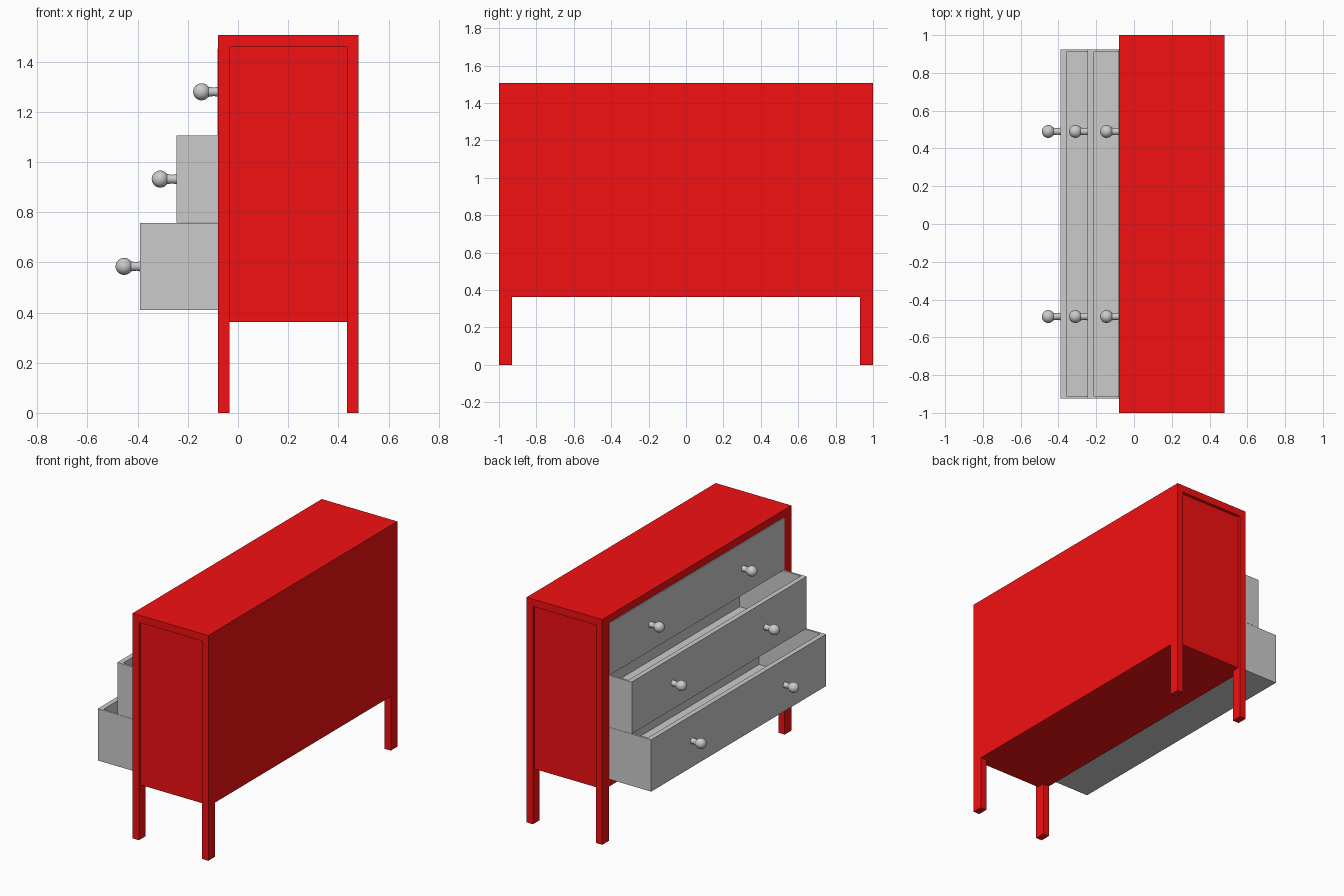
import bpy, bmesh
from math import cos, sin, pi, radians
from mathutils import Matrix

if "Cube" in bpy.data.objects:
    bpy.data.objects.remove(bpy.data.objects["Cube"])

red = bpy.data.materials.new("red_paint")
red.diffuse_color = (0.9, 0.005, 0.006, 1)
red.use_nodes = True
red.node_tree.nodes["Principled BSDF"].inputs["Base Color"].default_value = red.diffuse_color


def add_object(name, bm, mat=None):
    bmesh.ops.recalc_face_normals(bm, faces=bm.faces)
    mesh = bpy.data.meshes.new(name)
    bm.to_mesh(mesh)
    bm.free()
    ob = bpy.data.objects.new(name, mesh)
    bpy.context.collection.objects.link(ob)
    if mat:
        mesh.materials.append(mat)
    return ob


def box_bm(x, y, z):
    """Box from (min, max) pairs."""
    bm = bmesh.new()
    bmesh.ops.create_cube(bm, size=1)
    for v in bm.verts:
        v.co = [r[0] if c < 0 else r[1] for c, r in zip(v.co, (x, y, z))]
    return bm


def box(name, x, y, z):
    return add_object(name, box_bm(x, y, z), red)


# Cabinet dimensions
X0, X1 = -0.08, 0.48
LX, LY = 0.046, 0.07
BOT, FLOOR, CEIL, TOP = 0.362, 0.41, 1.458, 1.507
IN = 1 - LY

# Cabinet shell, open toward -x
box("top_panel", (X0, X1), (-1, 1), (CEIL, TOP))
box("back_panel", (X1 - LX, X1), (-IN, IN), (BOT, CEIL))
box("bottom_panel", (X0, X1 - LX), (-IN, IN), (BOT, FLOOR))

# Legs and recessed end panels on both ends
for s, side in ((-1, "near"), (1, "far")):
    ends = sorted((s * IN, s))
    box(f"{side}_drawer_side_leg", (X0, X0 + LX), ends, (0, CEIL))
    box(f"{side}_back_leg", (X1 - LX, X1), ends, (0, CEIL))
    box(f"{side}_end_panel", (X0 + LX, X1 - LX), sorted((s * IN, s * 0.98)), (BOT, CEIL))


def drawer(name, x, z0, z1):
    """Open-topped tray with a thicker front board."""
    bm = box_bm((x, x + 0.5), (-0.925, 0.925), (z0, z1))
    bm.faces.ensure_lookup_table()
    top = max(bm.faces, key=lambda f: f.calc_center_median().z)
    bmesh.ops.inset_region(bm, faces=[top], thickness=0.02)
    for v in top.verts:
        if v.co.x < x + 0.1:
            v.co.x = x + 0.033
    inner = bmesh.ops.extrude_discrete_faces(bm, faces=[top])["faces"][0]
    for v in inner.verts:
        v.co.z = z0 + 0.02
    return add_object(name, bm)


def knob(name, x, y, z):
    """Stem and ball, lathed around the x axis."""
    r, c, neck = 0.034, 0.064, 0.02
    a0 = pi - 0.63
    profile = [(0.0, 0), (neck, 0), (neck * 0.85, 0.015)]
    n = 12
    for i in range(n + 1):
        a = a0 * (1 - i / n)
        profile.append((r * sin(a), c + r * cos(a)))
    bm = bmesh.new()
    vs = [bm.verts.new((-h, rad, 0)) for rad, h in profile]
    es = [bm.edges.new(p) for p in zip(vs, vs[1:])]
    bmesh.ops.spin(bm, geom=vs + es, axis=(1, 0, 0), cent=(0, 0, 0),
                   angle=2 * pi, steps=24)
    bmesh.ops.remove_doubles(bm, verts=bm.verts, dist=1e-5)
    bmesh.ops.transform(bm, matrix=Matrix.Translation((x, y, z)), verts=bm.verts)
    ob = add_object(name, bm)
    bpy.ops.object.select_all(action='DESELECT')
    ob.select_set(True)
    bpy.context.view_layer.objects.active = ob
    bpy.ops.object.shade_smooth_by_angle(angle=radians(30))


# Three drawers, pulled out in steps, each with two knobs
H = 0.348
for i, (label, x) in enumerate((("bottom", -0.39), ("middle", -0.246), ("top", -0.081))):
    z = FLOOR + i * H
    drawer(f"{label}_drawer", x, z, z + H - 0.001)
    for s, side in ((-1, "near"), (1, "far")):
        knob(f"{label}_{side}_knob", x, s * 0.49, z + H / 2)
